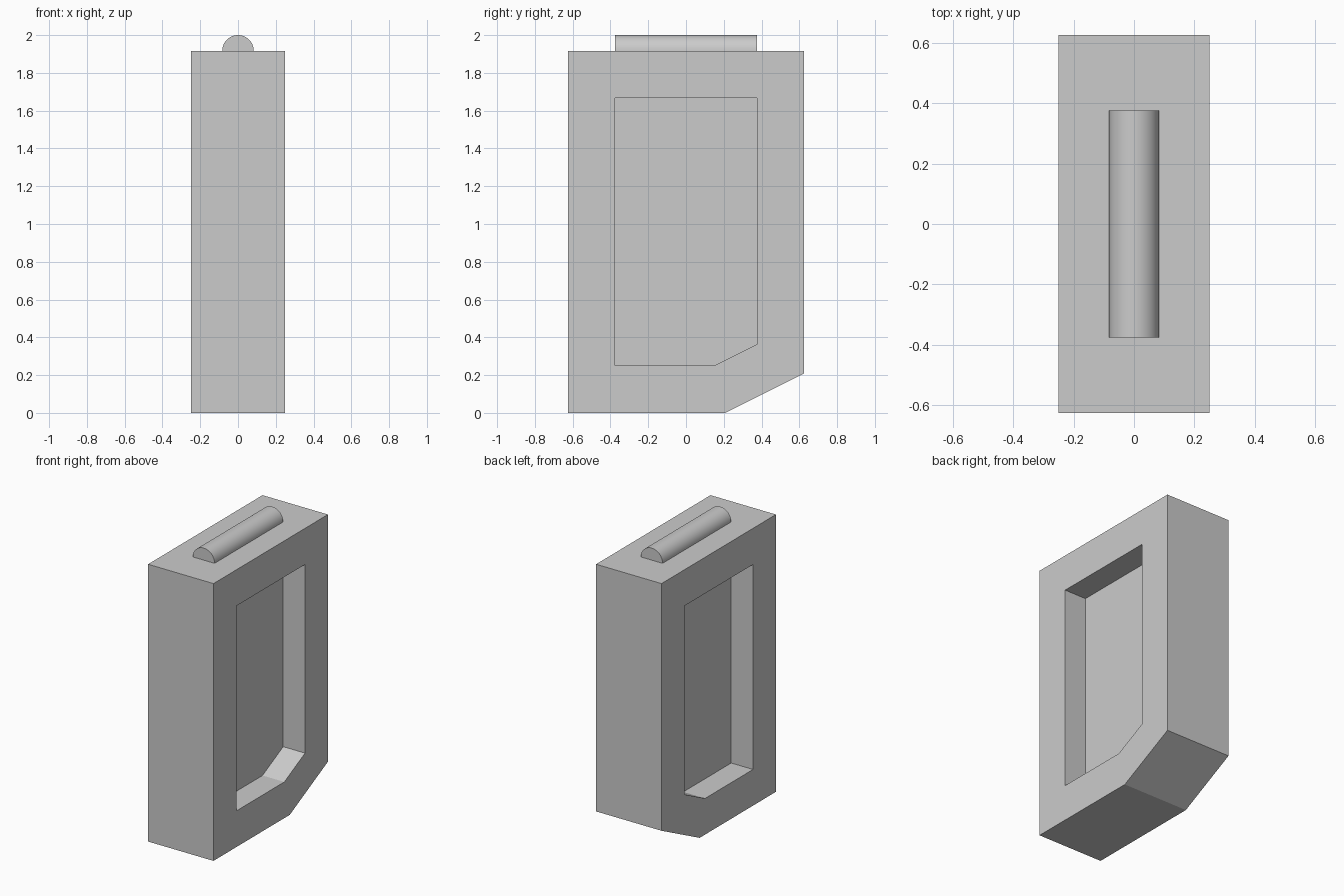
import bpy, bmesh, math

if "Cube" in bpy.data.objects:
    bpy.data.objects.remove(bpy.data.objects["Cube"])

HALF_WIDTH = 0.25      # half thickness of the body in x
WEB = 0.0833           # half thickness of the wall between the two recesses
TOP = 1.9167           # top of the body
RADIUS = 0.0833        # half-round top bar


def make_object(name, bm):
    bmesh.ops.recalc_face_normals(bm, faces=bm.faces)
    mesh = bpy.data.meshes.new(name)
    bm.to_mesh(mesh)
    bm.free()
    obj = bpy.data.objects.new(name, mesh)
    bpy.context.collection.objects.link(obj)
    return obj


def add_loop(bm, points):
    return [bm.verts.new(p) for p in points]


def bridge(bm, a, b):
    n = len(a)
    for i in range(n):
        j = (i + 1) % n
        bm.faces.new((a[i], a[j], b[j], b[i]))


# Body: chamfered slab with a matching recess in each broad side
outer = [(-0.625, 0), (0.2083, 0), (0.625, 0.2083), (0.625, TOP), (-0.625, TOP)]
inner = [(-0.375, 0.25), (0.149, 0.25), (0.375, 0.363), (0.375, 1.6667), (-0.375, 1.6667)]

bm = bmesh.new()
loops = [add_loop(bm, [(x, y, z) for y, z in profile])
         for x, profile in ((-WEB, inner), (-HALF_WIDTH, inner), (-HALF_WIDTH, outer),
                            (HALF_WIDTH, outer), (HALF_WIDTH, inner), (WEB, inner))]
for a, b in zip(loops, loops[1:]):
    bridge(bm, a, b)
bm.faces.new(loops[0])
bm.faces.new(loops[-1])
make_object("body", bm)

# Top bar: half-round rod lying along y
SEGMENTS = 24
arc = [(RADIUS * math.cos(math.pi * i / SEGMENTS),
        TOP + RADIUS * math.sin(math.pi * i / SEGMENTS)) for i in range(SEGMENTS + 1)]
bm = bmesh.new()
front, back = [add_loop(bm, [(x, y, z) for x, z in arc]) for y in (-0.375, 0.375)]
bridge(bm, front, back)
bm.faces.new(front)
bm.faces.new(back)
bar = make_object("top_bar", bm)
bpy.context.view_layer.objects.active = bar
bar.select_set(True)
bpy.ops.object.shade_smooth_by_angle(angle=math.radians(30))
